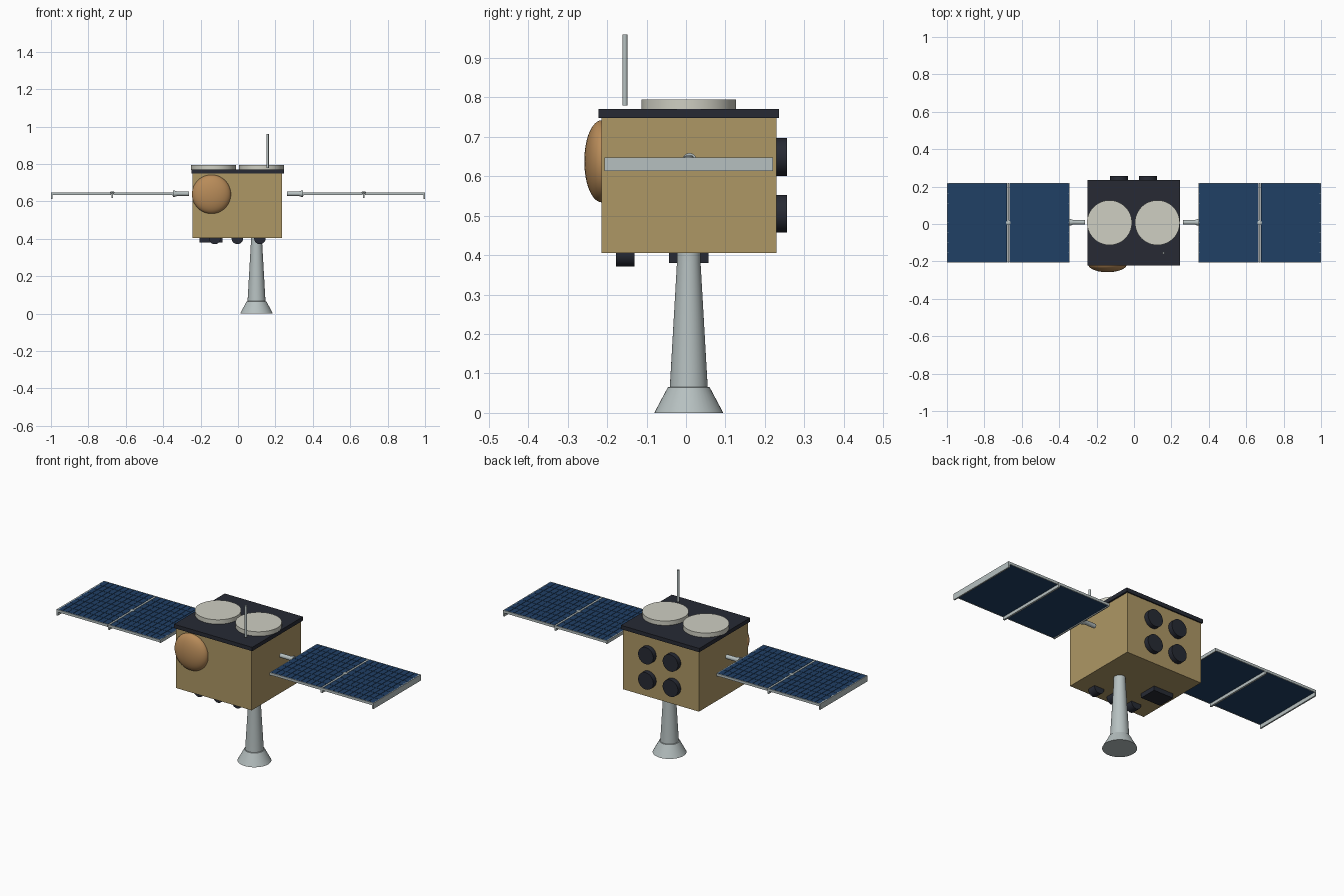
import bpy, bmesh, math
from mathutils import Matrix

if "Cube" in bpy.data.objects:
    bpy.data.objects.remove(bpy.data.objects["Cube"])


def material(name, rgb):
    m = bpy.data.materials.new(name)
    m.diffuse_color = (*rgb, 1)
    m.use_nodes = True
    m.node_tree.nodes["Principled BSDF"].inputs["Base Color"].default_value = m.diffuse_color
    return m


GOLD = material("gold_foil", (0.42, 0.31, 0.13))
COPPER = material("copper", (0.48, 0.26, 0.10))
DARK = material("dark_grey", (0.02, 0.023, 0.034))
WHITE = material("off_white", (0.62, 0.62, 0.54))
BLUE = material("cell_blue", (0.014, 0.05, 0.13))
SILVER = material("silver", (0.47, 0.53, 0.53))


def finish(name, bm, mat, smooth=False):
    me = bpy.data.meshes.new(name)
    bmesh.ops.recalc_face_normals(bm, faces=bm.faces)
    bm.to_mesh(me)
    bm.free()
    me.materials.append(mat)
    ob = bpy.data.objects.new(name, me)
    bpy.context.collection.objects.link(ob)
    if smooth:
        bpy.ops.object.select_all(action='DESELECT')
        ob.select_set(True)
        bpy.context.view_layer.objects.active = ob
        bpy.ops.object.shade_smooth_by_angle(angle=math.radians(35))
    return ob


def add_box(bm, lo, hi):
    size = [b - a for a, b in zip(lo, hi)]
    mid = [(a + b) / 2 for a, b in zip(lo, hi)]
    bmesh.ops.create_cube(bm, size=1, matrix=Matrix.Translation(mid) @ Matrix.Diagonal((*size, 1)))


def box(name, lo, hi, mat):
    bm = bmesh.new()
    add_box(bm, lo, hi)
    return finish(name, bm, mat)


def lathe(name, base, profile, mat, axis='Z', sides=40):
    """Closed turned solid from (radius, height) points along an axis."""
    rot = {'Z': Matrix(), 'Y': Matrix.Rotation(-math.pi / 2, 4, 'X'),
           'X': Matrix.Rotation(math.pi / 2, 4, 'Y')}[axis]
    bm = bmesh.new()
    rings = [[bm.verts.new((r * math.cos(2 * math.pi * i / sides),
                            r * math.sin(2 * math.pi * i / sides), h))
              for i in range(sides)] for r, h in profile]
    for a, b in zip(rings, rings[1:]):
        for i in range(sides):
            j = (i + 1) % sides
            bm.faces.new((a[i], a[j], b[j], b[i]))
    bm.faces.new(rings[0])
    bm.faces.new(rings[-1])
    bm.transform(Matrix.Translation(base) @ rot)
    return finish(name, bm, mat, True)


# Body and top deck
box("body", (-0.242, -0.214, 0.405), (0.236, 0.229, 0.75), GOLD)
box("top_deck", (-0.249, -0.222, 0.748), (0.245, 0.236, 0.77), DARK)

# Two round discs and the rod antenna on the deck
for n, x in (("left", -0.131), ("right", 0.125)):
    lathe(n + "_deck_disc", (x, 0.007, 0.769), [(0.12, 0), (0.12, 0.026)], WHITE, sides=48)
lathe("rod_antenna", (0.158, -0.155, 0.779), [(0.0065, 0), (0.0065, 0.181)], SILVER, sides=16)

# Domed dish on the front
bm = bmesh.new()
bmesh.ops.create_uvsphere(bm, u_segments=40, v_segments=24, radius=1)
bm.transform(Matrix.Translation((-0.142, -0.214, 0.638)) @ Matrix.Diagonal((0.104, 0.044, 0.104, 1)))
finish("front_dish", bm, COPPER, True)

# Four round ports on the back
for i, (x, z) in enumerate([(x, z) for x in (-0.08, 0.075) for z in (0.505, 0.649)]):
    lathe(f"back_port_{i}", (x, 0.227, z), [(0.048, 0), (0.048, 0.029)], DARK, 'Y')

# Underside sensors
for i, x in enumerate((-0.124, -0.003, 0.117)):
    lathe(f"belly_roller_{i}", (x, -0.178, 0.402), [(0.031, 0), (0.031, 0.048)], DARK, 'Y', 28)
box("belly_box", (-0.206, -0.043, 0.38), (-0.083, 0.057, 0.41), DARK)

# Tapered boom with flared foot
lathe("lower_boom", (0.099, 0.007, 0), [(0.0876, 0), (0.053, 0.065), (0.048, 0.066),
                                       (0.03, 0.38), (0.03, 0.41)], SILVER)

# Solar wings, one per side
Y0, Y1, ZT = -0.207, 0.22, 0.648
COLS, ROWS = 10, 8
for side, s in (("left", -1), ("right", 1)):
    def sbox(bm, x0, x1, y0, y1, z0, z1):
        add_box(bm, (min(s * x0, s * x1), y0, z0), (max(s * x0, s * x1), y1, z1))

    for n, a, b in (("inner", 0.347, 0.666), ("outer", 0.678, 0.997)):
        # silver edging around a blue sheet
        rim = bmesh.new()
        for y in (Y0, Y1 - 0.004):
            sbox(rim, a, b, y, y + 0.004, 0.634, ZT)
        finish(f"{side}_{n}_panel_edges", rim, SILVER)
        bm = bmesh.new()
        sbox(bm, a, b, Y0 + 0.004, Y1 - 0.004, 0.635, ZT - 0.002)
        finish(f"{side}_{n}_panel_sheet", bm, BLUE)
        # raised cells
        cells = bmesh.new()
        dx, dy = (b - a) / COLS, (Y1 - Y0 - 0.008) / ROWS
        for i in range(COLS):
            for j in range(ROWS):
                x, y = a + i * dx, Y0 + 0.004 + j * dy
                sbox(cells, x + 0.001, x + dx - 0.001, y + 0.001, y + dy - 0.001, ZT - 0.003, ZT)
        finish(f"{side}_{n}_panel_cells", cells, BLUE)
    # hanging end ribs and centre hinge
    ribs = bmesh.new()
    sbox(ribs, 0.992, 1.0, Y0, Y1, 0.614, ZT)
    sbox(ribs, 0.345, 0.351, Y0, Y1, 0.63, ZT)
    sbox(ribs, 0.667, 0.677, Y0, Y1, 0.619, ZT)
    finish(side + "_wing_ribs", ribs, SILVER)
    lathe(side + "_hinge_knob", (s * 0.672, 0.007, 0.64), [(0.012, 0), (0.012, 0.01), (0.006, 0.014)],
          SILVER, sides=16)
    # arm to the body, with a widened outer end
    lathe(side + "_wing_arm", (0, 0.009, 0.641),
          [(0.012, s * 0.263), (0.012, s * 0.325), (0.018, s * 0.342), (0.018, s * 0.348)],
          SILVER, 'X', 20)
